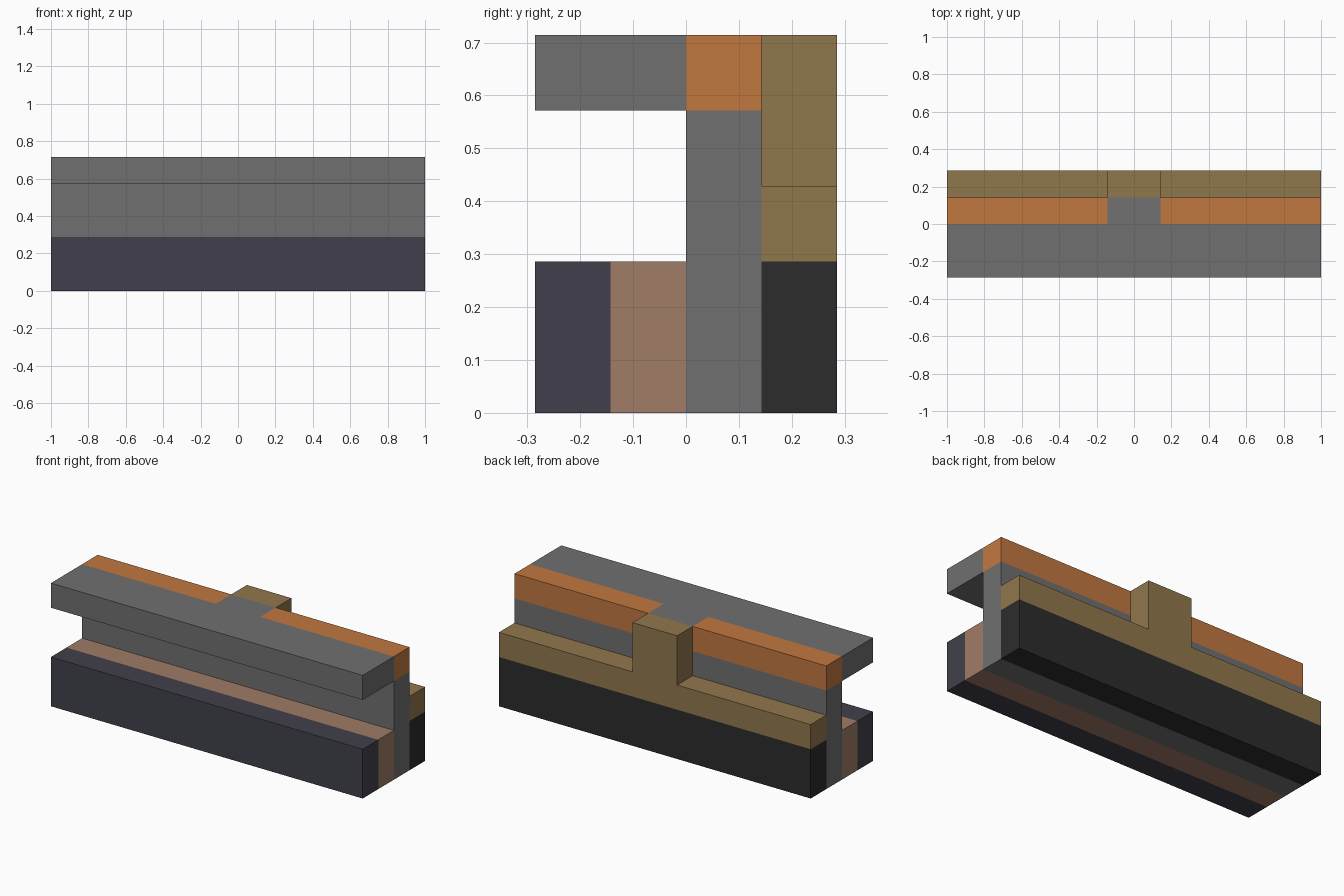
import bpy

cube = bpy.data.objects.get("Cube")
if cube:
    bpy.data.objects.remove(cube, do_unlink=True)

U = 2 / 14  # the whole piece sits on a grid of 14 x 4 x 5 units


def material(name, rgb):
    """Flat material from 0-255 display values, stored as linear."""
    lin = [((c / 255 + 0.055) / 1.055) ** 2.4 for c in rgb] + [1]
    m = bpy.data.materials.new(name)
    m.use_nodes = True
    m.diffuse_color = lin
    m.node_tree.nodes["Principled BSDF"].inputs["Base Color"].default_value = lin
    return m


def prism(name, outline, axis, lo, hi, mat):
    """Extrude an outline in (x, other) units along y or z."""
    def place(p, d):
        return (p[0] * U, d * U, p[1] * U) if axis == "y" else (p[0] * U, p[1] * U, d * U)
    n = len(outline)
    verts = [place(p, d) for d in (lo, hi) for p in outline]
    low, high = list(range(n)), list(range(n, 2 * n))
    sides = [(i, (i + 1) % n, (i + 1) % n + n, i + n) for i in range(n)]
    faces = [low[::-1], high] + sides
    if axis == "y":  # this plane has the opposite handedness
        faces = [f[::-1] for f in faces]
    mesh = bpy.data.meshes.new(name)
    mesh.from_pydata(verts, [], faces)
    mesh.materials.append(mat)
    obj = bpy.data.objects.new(name, mesh)
    bpy.context.collection.objects.link(obj)
    return obj


def box(name, x, y, z, mat):
    (x0, x1), (y0, y1) = x, y
    return prism(name, [(x0, y0), (x1, y0), (x1, y1), (x0, y1)], "z", *z, mat)


def tee(base, shoulder, tip):
    """Full-length bar with a central tab, two units wide."""
    return [(-7, base), (7, base), (7, shoulder), (1, shoulder),
            (1, tip), (-1, tip), (-1, shoulder), (-7, shoulder)]


grey = material("grey", (112, 112, 112))
navy = material("slate navy", (65, 64, 76))
tan = material("dusty tan", (160, 124, 102))
black = material("charcoal", (44, 44, 44))
gold = material("olive gold", (145, 119, 77))
orange = material("orange", (193, 120, 64))

FULL = (-7, 7)

# Lower beam, front to back
box("front_rail", FULL, (-2, -1), (0, 2), navy)
box("inner_rail", FULL, (-1, 0), (0, 2), tan)
box("centre_wall", FULL, (0, 1), (0, 4), grey)
box("back_rail", FULL, (1, 2), (0, 2), black)

# Back cap with its upright tab
prism("back_cap_and_tab", tee(2, 3, 5), "y", 1, 2, gold)

# Top slab overhanging the front, with a tongue reaching the tab
prism("top_slab", tee(-2, 0, 1), "z", 4, 5, grey)

# Coloured strips either side of the tongue
for side, x in (("left", (1, 7)), ("right", (-7, -1))):
    box(f"top_strip_{side}", x, (0, 1), (4, 5), orange)
